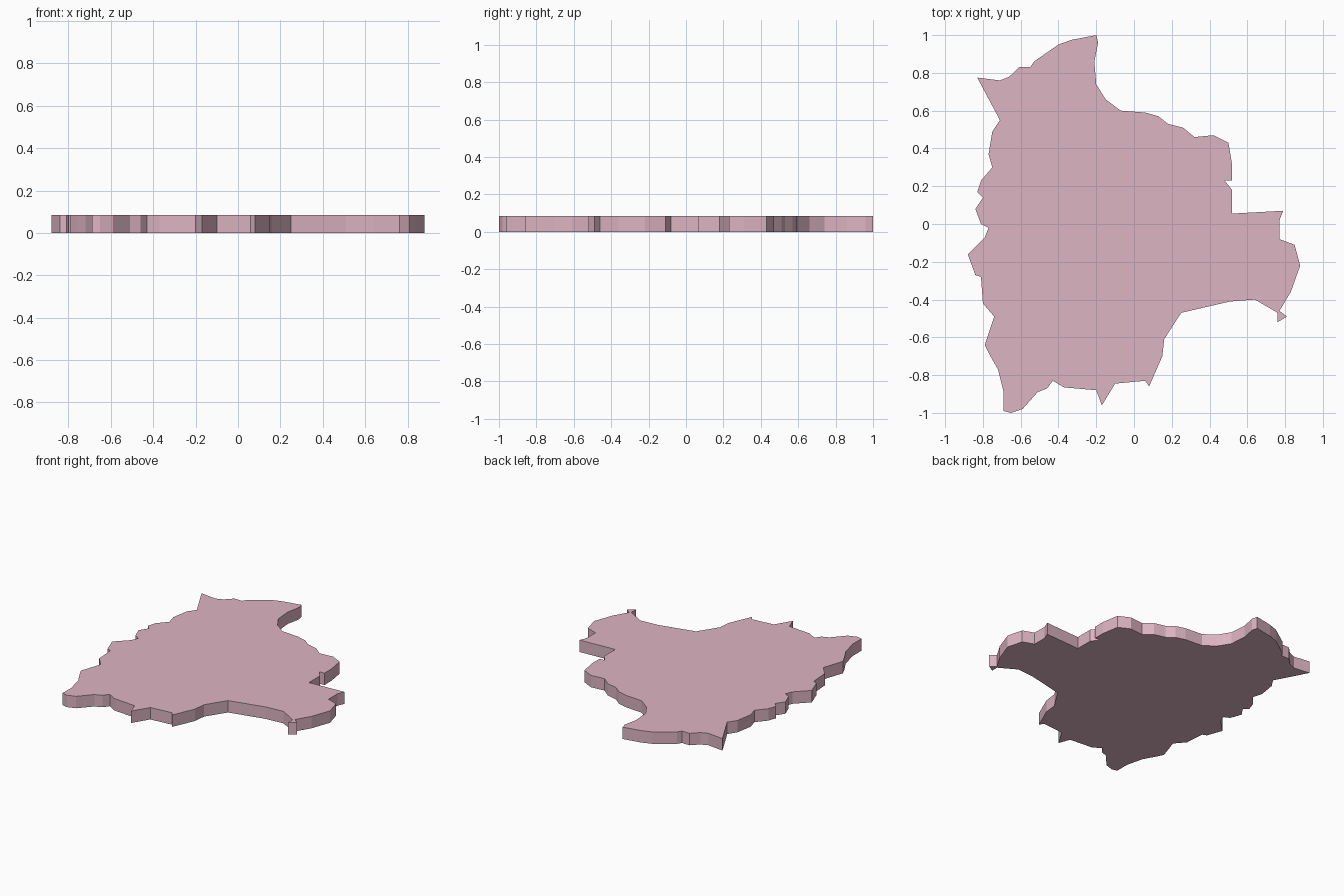
import bpy, bmesh

HEIGHT = 0.085

# Outline of the plate, clockwise from the top tip
outline = [
    # north-east edge
    (-.20, 1.0), (-.19, .96), (-.21, .86), (-.20, .74), (-.15, .66), (-.07, .60),
    (.06, .59), (.13, .57), (.18, .53), (.26, .51), (.32, .46), (.42, .47),
    (.50, .43), (.52, .31), (.52, .23), (.48, .23), (.52, .18), (.52, .055),
    # east arm
    (.79, .07), (.77, .02), (.77, -.08), (.85, -.11), (.88, -.22), (.83, -.36),
    (.77, -.46), (.81, -.49), (.76, -.52), (.76, -.47), (.64, -.40), (.51, -.41),
    # south edge
    (.25, -.47), (.16, -.61), (.15, -.70), (.08, -.86), (.06, -.83), (-.10, -.845),
    (-.17, -.96), (-.20, -.88), (-.37, -.865), (-.43, -.83), (-.46, -.87), (-.51, -.89),
    (-.59, -.98), (-.65, -1.0), (-.69, -.99), (-.69, -.89), (-.72, -.77),
    # west edge
    (-.76, -.70), (-.79, -.64), (-.74, -.49), (-.80, -.42), (-.81, -.28),
    (-.84, -.27), (-.88, -.16), (-.79, -.07), (-.77, -.02), (-.81, 0),
    (-.84, .08), (-.80, .14), (-.83, .17), (-.81, .23), (-.75, .30), (-.77, .37),
    (-.75, .49), (-.71, .55),
    # north-west edge
    (-.83, .775), (-.71, .76), (-.66, .78), (-.61, .83), (-.55, .83), (-.53, .86),
    (-.40, .95), (-.33, .975),
]

# Flat plate: fill the outline and raise it
bm = bmesh.new()
base = bm.faces.new([bm.verts.new((x, y, 0)) for x, y in outline])
raised = bmesh.ops.extrude_face_region(bm, geom=[base], use_keep_orig=True)
top = [v for v in raised["geom"] if isinstance(v, bmesh.types.BMVert)]
bmesh.ops.translate(bm, verts=top, vec=(0, 0, HEIGHT))
bmesh.ops.recalc_face_normals(bm, faces=bm.faces)

mesh = bpy.data.meshes.new("map_plate")
bm.to_mesh(mesh)
bm.free()
plate = bpy.data.objects.new("map_plate", mesh)
bpy.context.collection.objects.link(plate)

# Pink surface
pink = bpy.data.materials.new("pink")
pink.diffuse_color = (0.72, 0.46, 0.54, 1)
mesh.materials.append(pink)
